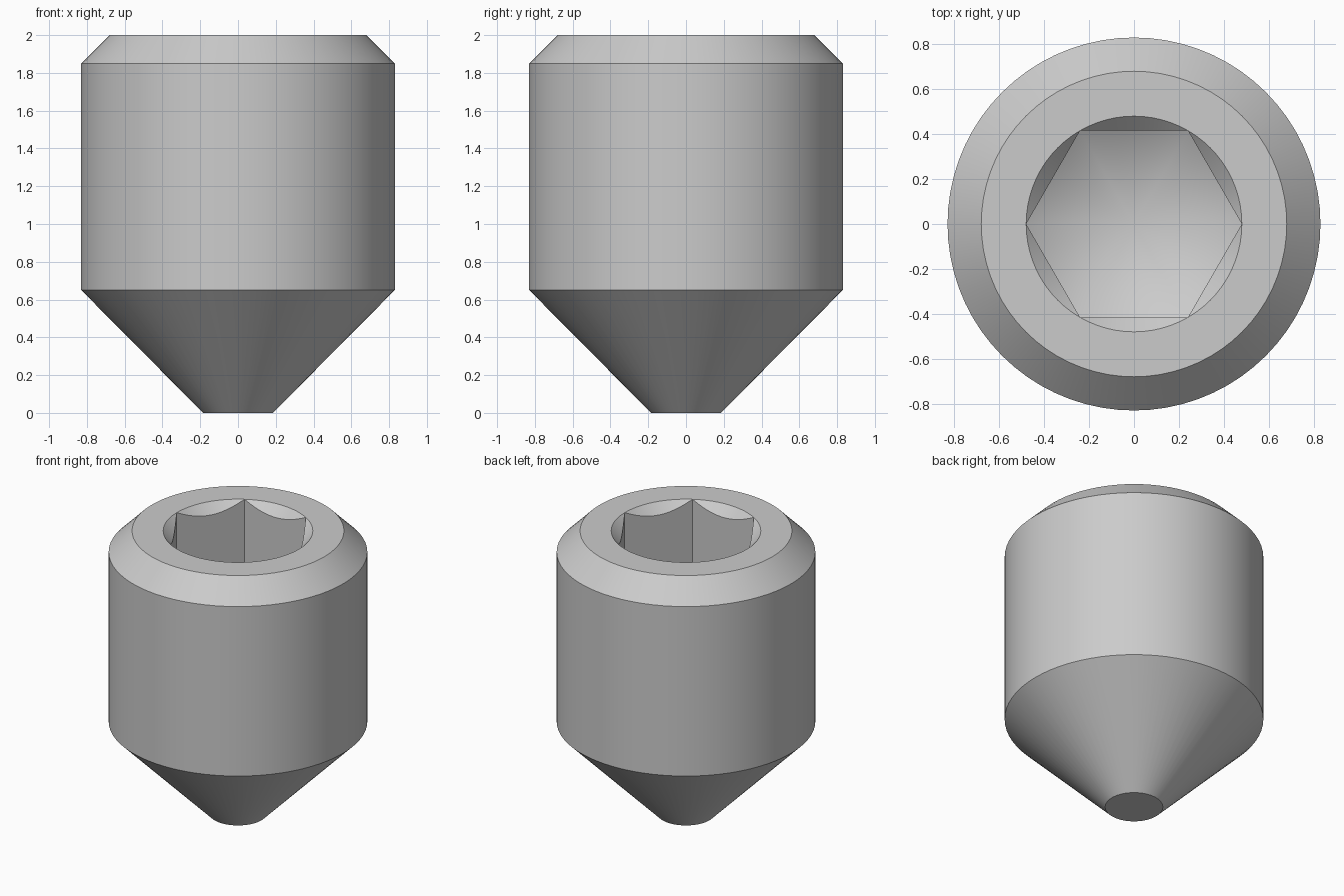
import bpy, bmesh, math

cube = bpy.data.objects.get("Cube")
if cube:
    bpy.data.objects.remove(cube, do_unlink=True)

SEGMENTS = 72            # multiple of 12, so hexagon corners land on vertices
HEIGHT = 2.0
SOCKET_RADIUS = 0.48     # hexagon corner radius
SOCKET_FLOOR = 1.0       # floor height at the hexagon corners
DRILL_SLOPE = math.tan(math.radians(30))


def hex_radius(angle):
    """Distance from the axis to a hexagon with corners on the x axis."""
    sector = math.pi / 3
    apothem = SOCKET_RADIUS * math.cos(sector / 2)
    return apothem / math.cos(angle % sector - sector / 2)


def circle(radius, z):
    return lambda angle: (radius, z)


def socket_entry(angle):
    # 45 degree countersink meeting the hexagon walls
    r = hex_radius(angle)
    return r, HEIGHT - (SOCKET_RADIUS - r)


def socket_floor_edge(angle):
    # drill-point cone meeting the hexagon walls
    r = hex_radius(angle)
    return r, SOCKET_FLOOR - (SOCKET_RADIUS - r) * DRILL_SLOPE


# Outline from the tip, up the outside and down into the socket
outline = [
    circle(0.185, 0.0),
    circle(0.83, 0.65),
    circle(0.83, 1.85),
    circle(0.68, HEIGHT),
    circle(SOCKET_RADIUS, HEIGHT),
    socket_entry,
    socket_floor_edge,
]

bm = bmesh.new()
angles = [2 * math.pi * i / SEGMENTS for i in range(SEGMENTS)]
rings = []
for point in outline:
    ring = []
    for a in angles:
        r, z = point(a)
        ring.append(bm.verts.new((r * math.cos(a), r * math.sin(a), z)))
    rings.append(ring)

# Side walls between neighbouring rings
for low, high in zip(rings, rings[1:]):
    for i in range(SEGMENTS):
        j = (i + 1) % SEGMENTS
        bm.faces.new((low[i], low[j], high[j], high[i]))

# Flat tip and conical socket floor
bm.faces.new(list(reversed(rings[0])))
apex = bm.verts.new((0, 0, SOCKET_FLOOR - SOCKET_RADIUS * DRILL_SLOPE))
for i in range(SEGMENTS):
    bm.faces.new((rings[-1][i], rings[-1][(i + 1) % SEGMENTS], apex))

# The countersink vanishes at the hexagon corners
bmesh.ops.remove_doubles(bm, verts=bm.verts[:], dist=0.0001)
bmesh.ops.recalc_face_normals(bm, faces=bm.faces[:])

mesh = bpy.data.meshes.new("set_screw")
bm.to_mesh(mesh)
bm.free()
screw = bpy.data.objects.new("set_screw", mesh)
bpy.context.collection.objects.link(screw)

# Plain grey steel
steel = bpy.data.materials.new("grey_steel")
steel.use_nodes = True
colour = (0.6, 0.6, 0.6, 1.0)
steel.diffuse_color = colour
steel.node_tree.nodes["Principled BSDF"].inputs["Base Color"].default_value = colour
mesh.materials.append(steel)

# Smooth round walls with crisp edges
bpy.ops.object.select_all(action='DESELECT')
screw.select_set(True)
bpy.context.view_layer.objects.active = screw
bpy.ops.object.shade_smooth_by_angle(angle=math.radians(20))
